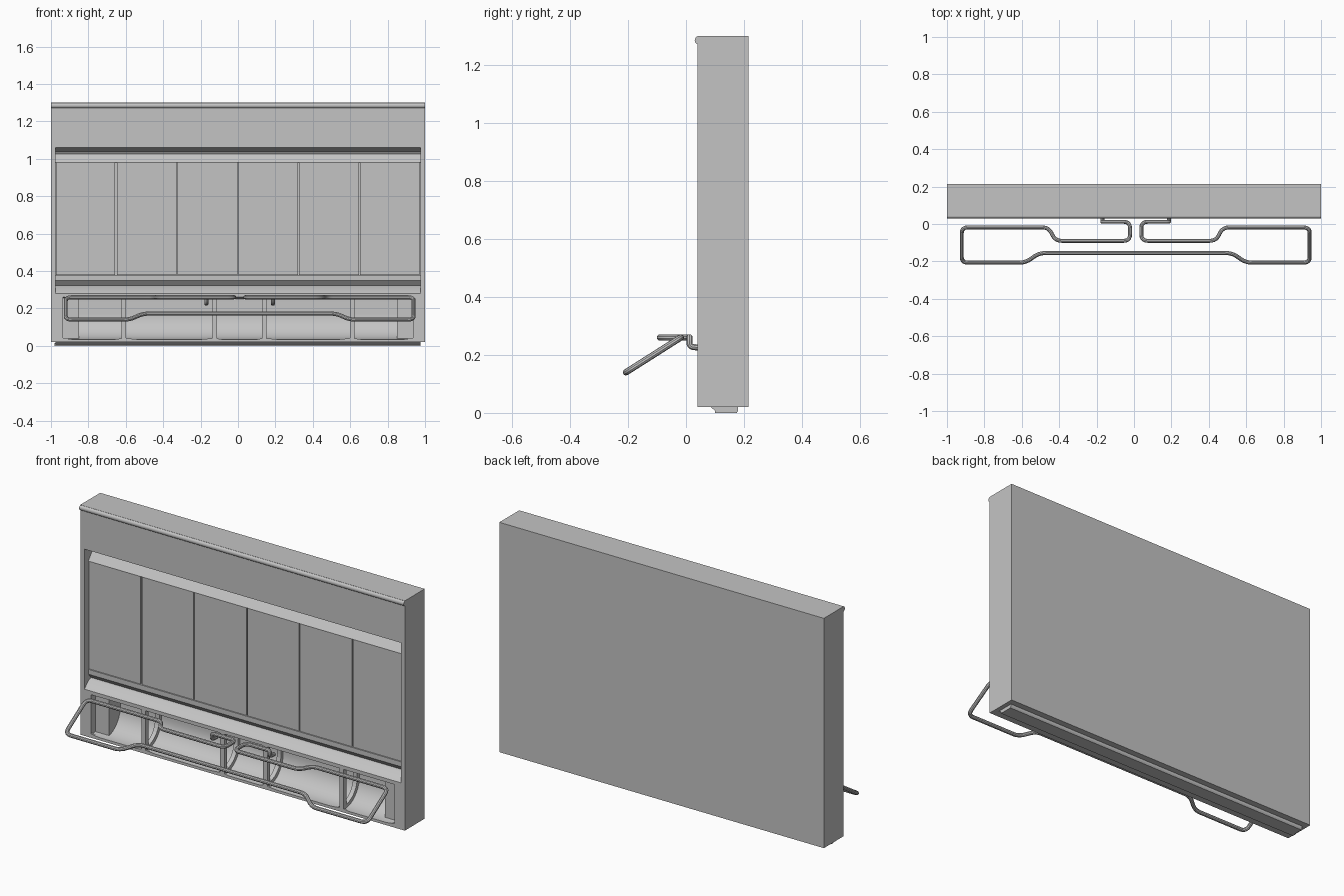
import bpy, math
from mathutils import Vector

if "Cube" in bpy.data.objects:
    bpy.data.objects.remove(bpy.data.objects["Cube"], do_unlink=True)

grey = bpy.data.materials.new("plain_grey")
grey.use_nodes = True
GREY = (0.55, 0.55, 0.55, 1)
grey.diffuse_color = GREY
grey.node_tree.nodes["Principled BSDF"].inputs["Base Color"].default_value = GREY


def add_mesh(name, verts, faces):
    mesh = bpy.data.meshes.new(name)
    mesh.from_pydata(verts, [], faces)
    mesh.materials.append(grey)
    obj = bpy.data.objects.new(name, mesh)
    bpy.context.collection.objects.link(obj)
    return obj


def prism(name, outline, lo, hi, axis="x"):
    """Extrude a 2D outline: (y, z) along x, or (x, z) along y."""
    n = len(outline)
    if axis == "x":
        verts = [(d, a, b) for d in (lo, hi) for a, b in outline]
    else:
        verts = [(a, d, b) for d in (lo, hi) for a, b in outline]
    faces = [tuple(range(n)), tuple(reversed(range(n, 2 * n)))]
    faces += [(i, i + n, (i + 1) % n + n, (i + 1) % n) for i in range(n)]
    obj = add_mesh(name, verts, faces)
    # consistent outward normals
    import bmesh
    bm = bmesh.new()
    bm.from_mesh(obj.data)
    bmesh.ops.recalc_face_normals(bm, faces=bm.faces)
    bm.to_mesh(obj.data)
    bm.free()
    return obj


def box(name, x0, x1, y0, y1, z0, z1):
    return prism(name, [(y0, z0), (y1, z0), (y1, z1), (y0, z1)], x0, x1)


def smooth(obj):
    bpy.ops.object.select_all(action="DESELECT")
    obj.select_set(True)
    bpy.context.view_layer.objects.active = obj
    bpy.ops.object.shade_smooth_by_angle(angle=math.radians(35))


def rounded(points, radius, steps=5):
    """Round every inner corner of a 3D path."""
    pts = [Vector(p) for p in points]
    path = [pts[0]]
    for a, b, c in zip(pts, pts[1:], pts[2:]):
        r = min(radius, (a - b).length * 0.45, (c - b).length * 0.45)
        p, q = b + (a - b).normalized() * r, b + (c - b).normalized() * r
        for i in range(steps + 1):
            t = i / steps
            path.append(p * (1 - t) ** 2 + b * 2 * t * (1 - t) + q * t * t)
    return path + [pts[-1]]


def tube(name, points, radius, corner):
    path = rounded(points, corner)
    curve = bpy.data.curves.new(name + "_path", "CURVE")
    curve.dimensions = "3D"
    curve.bevel_depth = radius
    curve.bevel_resolution = 3
    curve.use_fill_caps = True
    spline = curve.splines.new("POLY")
    spline.points.add(len(path) - 1)
    for p, v in zip(spline.points, path):
        p.co = (*v, 1)
    temp = bpy.data.objects.new(name + "_path", curve)
    bpy.context.collection.objects.link(temp)
    mesh = bpy.data.meshes.new_from_object(temp.evaluated_get(bpy.context.evaluated_depsgraph_get()))
    bpy.data.objects.remove(temp, do_unlink=True)
    mesh.materials.clear()
    mesh.materials.append(grey)
    obj = bpy.data.objects.new(name, mesh)
    bpy.context.collection.objects.link(obj)
    smooth(obj)


FRONT, BACK, BASE, TOP = 0.04, 0.215, 0.02, 1.30

# Cabinet body: front moulding, panel recess and scooped lower bay in one profile
scoop = [(0.05 + 0.13 * math.cos(a), 0.17 - 0.135 * math.sin(a))
         for a in (math.pi / 2 * i / 10 for i in range(11))]
body = [(BACK, BASE), (BACK, TOP), (FRONT, TOP), (FRONT, 1.06), (0.10, 1.04), (0.11, 1.025),
        (0.075, 0.98), (0.09, 0.98), (0.09, 0.377), (0.075, 0.377), (0.075, 0.35),
        (0.10, 0.322), (0.082, 0.318), (FRONT, 0.28), (FRONT, 0.26), (0.18, 0.25)]
smooth(prism("cabinet_body", body + scoop + [(FRONT, 0.035), (FRONT, BASE)], -0.975, 0.975))

# Side panels, full-width header and rounded bead
for side, s in (("right", -1), ("left", 1)):
    box(side + "_side_panel", *sorted((s * 0.975, s)), FRONT, BACK, BASE, TOP)
    box(side + "_bay_post", *sorted((s * 0.935, s * 0.975)), FRONT, 0.19, BASE, 0.27)
    box(side + "_bay_block", *sorted((s * 0.85, s * 0.935)), 0.08, 0.19, BASE, 0.255)
bead = [(FRONT + 0.005, TOP), (FRONT + 0.005, 1.27)]
bead += [(FRONT + 0.005 - 0.015 * math.sin(a), 1.285 - 0.015 * math.cos(a))
         for a in (math.pi * i / 10 for i in range(1, 10))]
smooth(prism("top_bead", bead, -1, 1))

# Six flat panels with narrow gaps
width = 1.95 / 6
for i in range(6):
    x = -0.975 + i * width
    gap = 0.007 if i == 0 else 0.004
    box(f"front_panel_{i + 1}", x + 0.002, x + width - gap, 0.08, 0.092, 0.378, 0.979)

# Dividers of the lower bay: front post plus curved rib following the scoop
posts = [-0.61, -0.125, 0.14, 0.61]
for i, x in enumerate(posts):
    box(f"bay_post_{i + 1}", x - 0.0125, x + 0.0125, FRONT, 0.065, 0.03, 0.265)
    inner = [(0.05 + (y - 0.05) * 0.85, 0.17 + (z - 0.17) * 0.85) for y, z in scoop]
    rib = [(0.18, 0.25), *scoop, *reversed(inner), (0.16, 0.25)]
    prism(f"bay_rib_{i + 1}", rib, x - 0.0125, x + 0.0125)

# Wavy lip along the bottom of the bay, dipping between the posts
lip = [(0.935, BASE), (-0.935, BASE)]
edges = [-0.935, *posts, 0.935]
for a, b in zip(edges, edges[1:]):
    lip += [(a + (b - a) * i / 10, 0.042 - 0.016 * math.sin(math.pi * i / 10)) for i in range(10)]
lip.append((0.935, 0.042))
prism("bay_lip", lip, FRONT, 0.05, "y")

# Low base runner with chamfered long edges
prism("base_runner", [(0.085, BASE), (0.10, 0.008), (0.10, 0), (0.175, 0), (0.18, 0.008), (0.18, BASE)],
      -0.975, 0.975)
box("base_front_strip", -0.98, 0.975, 0.10, 0.12, 0, 0.015)

# Bent tube guard: half path mirrored about its own centre
MID = 0.009
half = [(0.178, 0.05, 0.225), (0.178, 0.012, 0.228), (0.178, 0.012, 0.26), (0.03, 0.012, 0.26),
        (0.03, -0.09, 0.26), (0.43, -0.09, 0.26), (0.465, -0.018, 0.26), (0.93, -0.018, 0.26),
        (0.93, -0.207, 0.14), (0.59, -0.207, 0.14), (0.515, -0.155, 0.173)]
right = [(MID - x, y, z) for x, y, z in half]
left = [(MID + x, y, z) for x, y, z in half]
tube("tube_guard", right + left[::-1], 0.011, 0.035)
